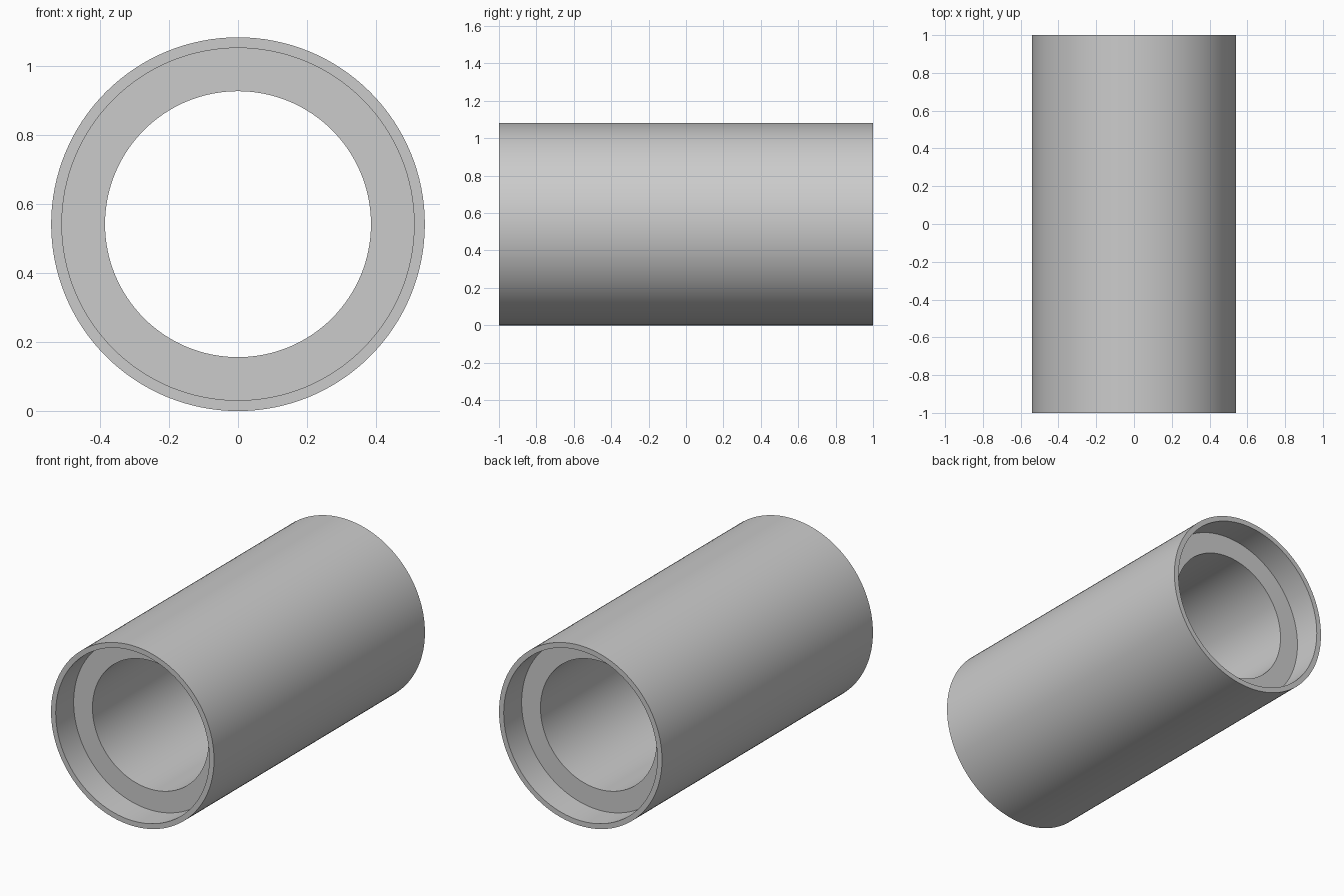
import bpy
import bmesh
import math
from mathutils import Matrix, Vector

default = bpy.data.objects.get("Cube")
if default:
    bpy.data.objects.remove(default, do_unlink=True)

OUTER, LIP, BORE = 0.541, 0.51, 0.385
HALF, DEPTH, SIDES = 1.0, 0.17, 128

grey = bpy.data.materials.new("light grey")
grey.use_nodes = True
colour = (0.6, 0.6, 0.6, 1)
grey.diffuse_color = colour
grey.node_tree.nodes["Principled BSDF"].inputs["Base Color"].default_value = colour

# Closed wall section (radius, y): counterbored recess at each end
front = [(BORE, DEPTH - HALF), (LIP, DEPTH - HALF), (LIP, -HALF), (OUTER, -HALF)]
profile = front + [(r, -y) for r, y in reversed(front)]

# Spin the section around the long axis
bm = bmesh.new()
verts = [bm.verts.new((r, y, 0)) for r, y in profile]
edges = [bm.edges.new((v, verts[i - 1])) for i, v in enumerate(verts)]
bmesh.ops.spin(bm, geom=verts + edges, cent=(0, 0, 0), axis=(0, 1, 0),
               angle=math.tau, steps=SIDES, use_merge=True)
bmesh.ops.remove_doubles(bm, verts=bm.verts, dist=1e-5)
bmesh.ops.recalc_face_normals(bm, faces=bm.faces)
bmesh.ops.transform(bm, matrix=Matrix.Translation(Vector((0, 0, OUTER))), verts=bm.verts)

mesh = bpy.data.meshes.new("sleeve")
bm.to_mesh(mesh)
bm.free()
mesh.materials.append(grey)
sleeve = bpy.data.objects.new("sleeve", mesh)
bpy.context.collection.objects.link(sleeve)

# Smooth walls, crisp rims
bpy.ops.object.select_all(action="DESELECT")
sleeve.select_set(True)
bpy.context.view_layer.objects.active = sleeve
bpy.ops.object.shade_smooth_by_angle(angle=math.radians(30))
